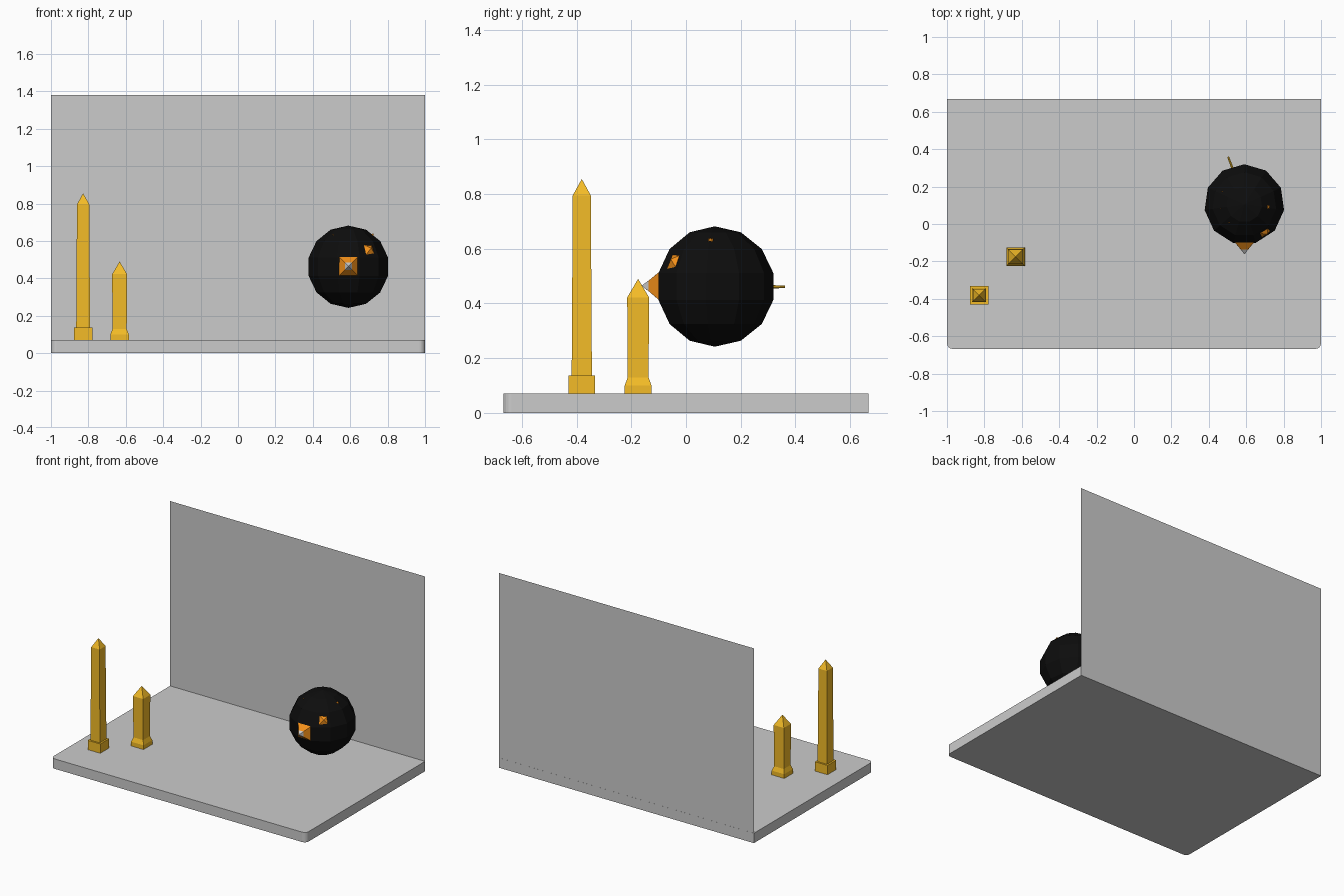
import bpy, bmesh, math
from mathutils import Vector, Matrix

if "Cube" in bpy.data.objects:
    bpy.data.objects.remove(bpy.data.objects["Cube"])


def material(name, rgb):
    m = bpy.data.materials.new(name)
    m.diffuse_color = (*rgb, 1)
    m.use_nodes = True
    m.node_tree.nodes["Principled BSDF"].inputs["Base Color"].default_value = m.diffuse_color
    return m


amber = material("amber", (0.9, 0.5, 0.02))
orange = material("orange", (0.9, 0.28, 0.01))
black = material("black", (0.004, 0.004, 0.004))
pale = material("pale", (0.8, 0.8, 0.8))


def finish(name, bm, mats=(), matrix=Matrix()):
    bmesh.ops.recalc_face_normals(bm, faces=bm.faces)
    me = bpy.data.meshes.new(name)
    bm.to_mesh(me)
    bm.free()
    ob = bpy.data.objects.new(name, me)
    ob.matrix_world = matrix
    for m in mats:
        me.materials.append(m)
    bpy.context.collection.objects.link(ob)
    return ob


def square_tower(name, levels, mats, matrix, tip_level=None):
    """Stack of square sections (half width, height); a zero width ends in a point."""
    bm = bmesh.new()
    rings = []
    for r, z in levels:
        if r == 0:
            rings.append([bm.verts.new((0, 0, z))])
        else:
            rings.append([bm.verts.new((sx * r, sy * r, z))
                          for sx, sy in ((-1, -1), (1, -1), (1, 1), (-1, 1))])
    bm.faces.new(rings[0][::-1])
    for k, (a, b) in enumerate(zip(rings, rings[1:])):
        for i in range(4):
            j = (i + 1) % 4
            f = bm.faces.new((a[i], a[j], b[0]) if len(b) == 1
                             else (a[i], a[j], b[j], b[i]))
            if tip_level is not None and k >= tip_level:
                f.material_index = 1
    return finish(name, bm, mats, matrix)


# Floor slab with the two front corners rounded
bm = bmesh.new()
bmesh.ops.create_cube(bm, size=1)
bmesh.ops.scale(bm, vec=(2, 1.335, 0.07), verts=bm.verts)
bmesh.ops.translate(bm, vec=(0, 0, 0.035), verts=bm.verts)
corners = [e for e in bm.edges
           if all(v.co.y < 0 for v in e.verts)
           and abs(e.verts[0].co.z - e.verts[1].co.z) > 0.01]
bmesh.ops.bevel(bm, geom=corners, offset=0.03, segments=4, profile=0.5,
                affect='EDGES')
finish("floor_slab", bm)

# Back wall, a single sheet
bm = bmesh.new()
bm.faces.new([bm.verts.new((x, 0.667, z))
              for x, z in ((-1, 0.07), (1, 0.07), (1, 1.38), (-1, 1.38))])
finish("back_wall", bm)

# Two pointed pillars
square_tower("tall_pillar",
             [(0.049, 0.07), (0.049, 0.136), (0.037, 0.136),
              (0.033, 0.795), (0, 0.855)],
             [amber], Matrix.Translation((-0.828, -0.381, 0)))
square_tower("short_pillar",
             [(0.049, 0.07), (0.049, 0.1), (0.038, 0.13),
              (0.04, 0.422), (0, 0.49)],
             [amber], Matrix.Translation((-0.633, -0.175, 0)))

# Faceted ball
centre = Vector((0.59, 0.105, 0.462))
bm = bmesh.new()
bmesh.ops.create_uvsphere(bm, u_segments=11, v_segments=7, radius=0.22)
finish("ball", bm, [black], Matrix.Translation(centre))


def outward(direction):
    rot = Vector(direction).to_track_quat('Z', 'Y').to_matrix().to_4x4()
    return Matrix.Translation(centre) @ rot


# Spikes on the ball: direction, half width, start, height of the point
square_tower("front_spike", [(0.05, 0.19), (0.05, 0.205), (0.019, 0.242), (0, 0.268)],
             [orange, pale], outward((0.003, -1, 0.01)), tip_level=2)
spikes = [
    ((0.112, -0.148, 0.092), 0.034, 0.19, 0.225),
    ((0.125, -0.015, 0.166), 0.018, 0.19, 0.222),
    ((-0.12, 0.07, 0.163), 0.011, 0.19, 0.216),
    ((-0.125, -0.02, 0.168), 0.010, 0.19, 0.216),
    ((-0.08, -0.095, 0.168), 0.010, 0.19, 0.216),
]
for i, (d, r, start, top) in enumerate(spikes):
    square_tower(f"spike_{i + 1}", [(r, start), (r, start + 0.012), (0, top)],
                 [orange], outward(d))

# Thin rod at the back of the ball
a, b = Vector((0.545, 0.25, 0.461)), Vector((0.503, 0.36, 0.461))
bm = bmesh.new()
bmesh.ops.create_cone(bm, cap_ends=True, segments=8, radius1=0.007,
                      radius2=0.005, depth=(b - a).length)
rot = (b - a).to_track_quat('Z', 'Y').to_matrix().to_4x4()
finish("rod", bm, [amber], Matrix.Translation((a + b) / 2) @ rot)
